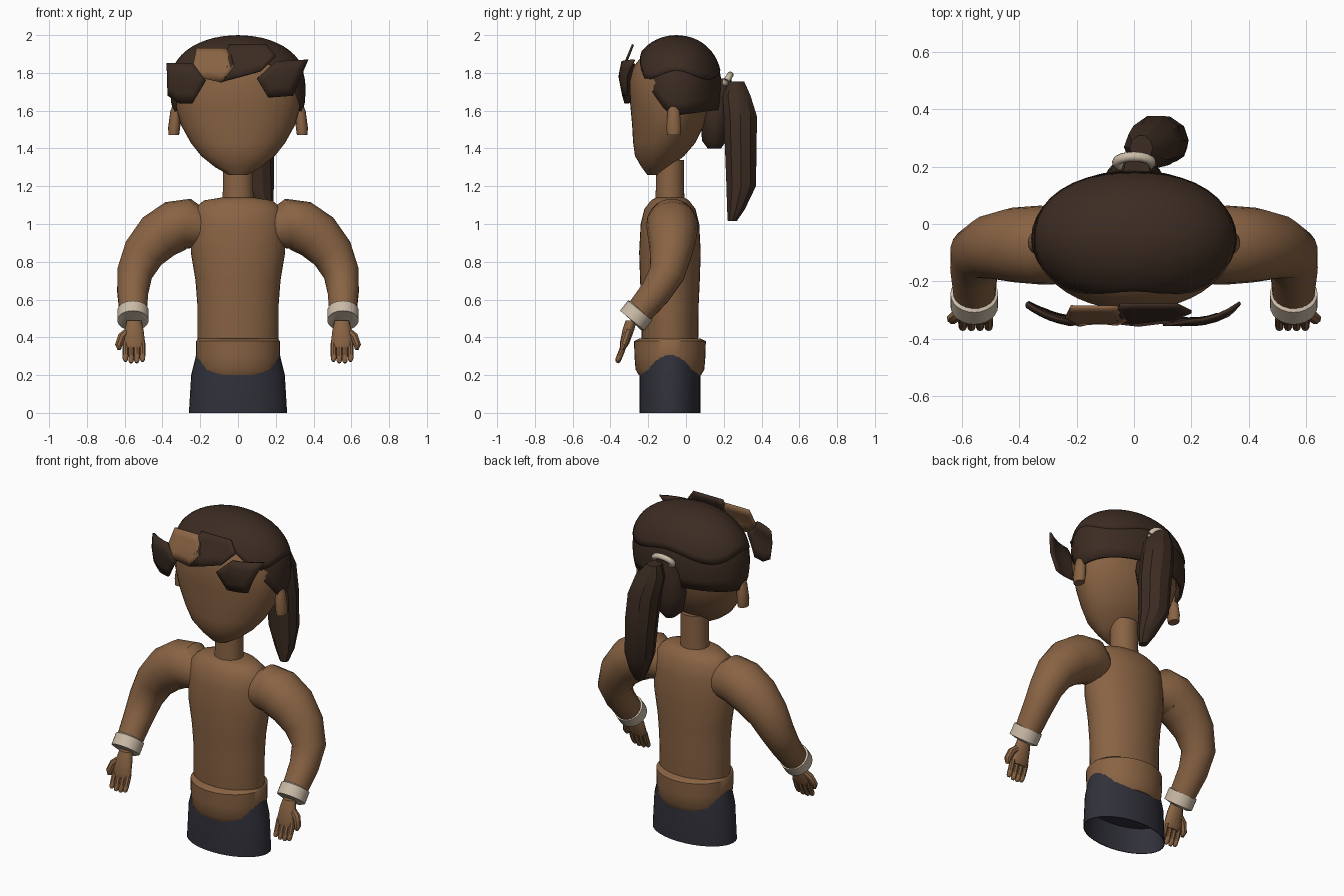
import bpy, bmesh, math
from mathutils import Vector, Quaternion

cube = bpy.data.objects.get("Cube")
if cube:
    bpy.data.objects.remove(cube, do_unlink=True)


def material(name, rgb):
    mat = bpy.data.materials.new(name)
    mat.use_nodes = True
    mat.diffuse_color = (*rgb, 1)
    mat.node_tree.nodes["Principled BSDF"].inputs["Base Color"].default_value = (*rgb, 1)
    return mat


skin = material("skin_brown", (0.25, 0.125, 0.057))
hair = material("dark_hair", (0.045, 0.025, 0.016))
cloth = material("navy_cloth", (0.03, 0.03, 0.042))
cream = material("cream_band", (0.6, 0.5, 0.39))


def finish(name, bm, mat, angle=40):
    bmesh.ops.remove_doubles(bm, verts=bm.verts, dist=0.0001)
    bmesh.ops.recalc_face_normals(bm, faces=bm.faces)
    mesh = bpy.data.meshes.new(name)
    bm.to_mesh(mesh)
    bm.free()
    mesh.materials.append(mat)
    mesh.shade_smooth()
    mesh.set_sharp_from_angle(angle=math.radians(angle))
    obj = bpy.data.objects.new(name, mesh)
    bpy.context.scene.collection.objects.link(obj)
    return obj


def skin_rings(name, rings, mat, caps=True, angle=40):
    """Join rings of points with quads."""
    bm = bmesh.new()
    loops = [[bm.verts.new(p) for p in ring] for ring in rings]
    n = len(loops[0])
    for a, b in zip(loops, loops[1:]):
        for i in range(n):
            j = (i + 1) % n
            bm.faces.new((a[i], a[j], b[j], b[i]))
    if caps:
        bm.faces.new(loops[0])
        bm.faces.new(loops[-1])
    return finish(name, bm, mat, angle)


def angles(n):
    return [2 * math.pi * i / n for i in range(n)]


def loft(name, rows, mat, side=1, n=28, angle=40):
    """Stack level ellipses given as x, y, z, x radius, y radius."""
    rings = [[(side * (x + rx * math.cos(a)), y + ry * math.sin(a), z)
              for a in angles(n)] for x, y, z, rx, ry in rows]
    return skin_rings(name, rings, mat, angle=angle)


def tube(name, points, radii, mat, side=1, n=20):
    """Round tube that follows a path without twisting."""
    pts = [Vector((side * x, y, z)) for x, y, z in points]
    rings, frame, old = [], None, None
    for i, p in enumerate(pts):
        t = (pts[min(i + 1, len(pts) - 1)] - pts[max(i - 1, 0)]).normalized()
        frame = old.rotation_difference(t) @ frame if old else t.to_track_quat("Z", "Y")
        old = t
        rings.append([p + frame @ Vector((radii[i] * math.cos(a), radii[i] * math.sin(a), 0))
                      for a in angles(n)])
    return skin_rings(name, rings, mat)


# Trunk, shirt hem and trousers share one centre line
def stack(name, rows, mat, y=-0.085):
    return loft(name, [(0, y, z, rx, ry) for z, rx, ry in rows], mat, n=36)


stack("torso", [(0.3, 0.2, 0.14), (0.4, 0.215, 0.15), (0.57, 0.215, 0.152), (0.7, 0.225, 0.158),
                (0.85, 0.25, 0.163), (1.0, 0.25, 0.155), (1.08, 0.235, 0.135),
                (1.125, 0.18, 0.1), (1.14, 0.09, 0.075)], skin)
stack("shirt_hem", [(0.2, 0.2, 0.165), (0.23, 0.215, 0.182), (0.3, 0.222, 0.188),
                    (0.38, 0.222, 0.19), (0.395, 0.21, 0.16)], skin)
stack("trousers", [(0.15, 0.24, 0.145), (0.0, 0.255, 0.157), (0.0, 0.26, 0.161),
                   (0.2, 0.248, 0.161), (0.34, 0.214, 0.15)], cloth)
stack("neck", [(1.1, 0.085, 0.078), (1.18, 0.08, 0.075), (1.34, 0.08, 0.075)], skin)

# Head
loft("head", [(0, -0.175, 1.26, 0.05, 0.03), (0, -0.16, 1.3, 0.12, 0.075),
              (0, -0.14, 1.36, 0.195, 0.13), (0, -0.115, 1.43, 0.25, 0.165),
              (0, -0.095, 1.52, 0.3, 0.19), (0, -0.085, 1.63, 0.332, 0.21),
              (0, -0.085, 1.75, 0.335, 0.215), (0, -0.08, 1.83, 0.305, 0.2),
              (0, -0.07, 1.9, 0.23, 0.155), (0, -0.06, 1.94, 0.1, 0.07)], skin, n=40)


# Hair caps with a lower edge that varies around the head
def hair_cap(name, grow, edge):
    rings = []
    for row in range(11):
        ring = []
        for a in angles(40):
            z = 2 - (2 - edge(a)) * (row / 10) ** 1.6
            d = min((2 - z) / 0.3, 1)
            f = math.sqrt(1 - (1 - d) ** 2.6)
            if z < 1.7:
                f -= 0.06 * ((1.7 - z) / 0.13) ** 2
            f *= grow
            ring.append((0.358 * f * math.cos(a), -0.05 + 0.238 * f * math.sin(a), z))
        rings.append(ring)
    obj = skin_rings(name, rings, hair, caps=False)
    mod = obj.modifiers.new("thickness", "SOLIDIFY")
    mod.thickness = 0.018


def hairline(a):
    front = max(0, (-math.sin(a) - 0.1) / 0.9)
    return 1.575 + 0.03 * max(0, math.sin(a)) + 0.34 * front ** 1.4


hair_cap("hair_base", 1.0, hairline)
hair_cap("hair_top", 1.018, lambda a: max(hairline(a), 1.79 + 0.025 * math.cos(4 * a)))


# Fringe locks: thin curved plates
def lock(name, outline, mat, lean, bend):
    bm = bmesh.new()
    bm.faces.new([bm.verts.new((x, 0, z)) for x, z in outline])
    bmesh.ops.triangulate(bm, faces=bm.faces[:])
    bmesh.ops.subdivide_edges(bm, edges=bm.edges[:], cuts=3, use_grid_fill=True)
    for v in bm.verts:
        out = max(0, abs(v.co.x) - 0.2) / 0.17
        v.co.y = -0.352 + bend * out ** 2 + lean * abs(v.co.z - 1.78)
    obj = finish(name, bm, mat)
    mod = obj.modifiers.new("thickness", "SOLIDIFY")
    mod.thickness = 0.012
    mod.offset = 0


lock("fringe_outer_right", [(-0.375, 1.85), (-0.24, 1.85), (-0.17, 1.76), (-0.24, 1.64),
                            (-0.31, 1.64), (-0.37, 1.68)], hair, 0.2, 0.06)
lock("fringe_inner_right", [(-0.22, 1.93), (-0.06, 1.93), (-0.02, 1.83), (-0.09, 1.75),
                            (-0.18, 1.77), (-0.24, 1.83)], skin, 0.42, 0.06)
lock("fringe_inner_left", [(-0.05, 1.95), (0.15, 1.95), (0.2, 1.89), (0.12, 1.81),
                           (-0.09, 1.75), (-0.02, 1.83)], hair, 0.42, 0.06)
lock("fringe_outer_left", [(0.37, 1.87), (0.2, 1.86), (0.1, 1.77), (0.16, 1.67),
                           (0.29, 1.68)], hair, 0.2, 0.06)

# Ponytail, its root and the tie
loft("ponytail_root", [(0, 0.15, 1.4, 0.03, 0.035), (0, 0.15, 1.44, 0.075, 0.065),
                       (0, 0.155, 1.56, 0.1, 0.08), (0, 0.165, 1.68, 0.085, 0.075),
                       (0.01, 0.19, 1.77, 0.045, 0.05)], hair, n=16)
loft("ponytail", [(0.14, 0.245, 1.015, 0.025, 0.025), (0.13, 0.265, 1.08, 0.055, 0.05),
                  (0.105, 0.292, 1.2, 0.085, 0.082), (0.095, 0.29, 1.4, 0.095, 0.088),
                  (0.075, 0.288, 1.57, 0.095, 0.092), (0.05, 0.268, 1.68, 0.085, 0.077),
                  (0.025, 0.265, 1.755, 0.04, 0.045)], hair, n=10, angle=30)
tie = [(0.06 * math.cos(a), 0.215 + 0.02 * math.sin(a), 1.76 + 0.03 * math.sin(a))
       for a in angles(16)]
tube("hair_tie", tie + tie[:1], [0.017] * 17, cream, n=10)

# Mirrored parts
for side, word in ((1, "left"), (-1, "right")):
    loft(word + "_ear", [(0.34, -0.065, 1.47, 0.028, 0.036), (0.338, -0.065, 1.51, 0.032, 0.04),
                         (0.33, -0.065, 1.6, 0.028, 0.033), (0.32, -0.065, 1.65, 0.015, 0.02)],
         skin, side, 14)
    tube(word + "_arm", [(0.19, -0.08, 0.97), (0.27, -0.075, 1.0), (0.33, -0.073, 0.99),
                         (0.42, -0.073, 0.935), (0.5, -0.08, 0.845), (0.547, -0.1, 0.74),
                         (0.557, -0.16, 0.64), (0.555, -0.275, 0.5)],
         [0.1, 0.135, 0.137, 0.13, 0.112, 0.095, 0.083, 0.07], skin, side)
    tube(word + "_bracelet", [(0.556, -0.24, 0.545), (0.556, -0.243, 0.542),
                              (0.556, -0.285, 0.489), (0.556, -0.288, 0.486)],
         [0.068, 0.083, 0.083, 0.068], cream, side, 24)
    loft(word + "_palm", [(0.55, -0.29, 0.49, 0.038, 0.03), (0.55, -0.305, 0.44, 0.05, 0.032),
                          (0.55, -0.325, 0.37, 0.058, 0.026), (0.55, -0.332, 0.345, 0.052, 0.018)],
         skin, side, 14)
    for i in range(4):
        x = 0.506 + 0.03 * i
        tip = 0.265 + (0.008 if i in (0, 3) else 0)
        tube(f"{word}_finger_{i + 1}", [(x, -0.325, 0.37), (x, -0.345, 0.315),
                                        (x, -0.36, tip + 0.01), (x, -0.364, tip)],
             [0.016, 0.016, 0.014, 0.008], skin, side, 8)
    tube(word + "_thumb", [(0.585, -0.305, 0.43), (0.615, -0.315, 0.405),
                           (0.632, -0.33, 0.36), (0.628, -0.337, 0.335)],
         [0.02, 0.022, 0.02, 0.01], skin, side, 8)
